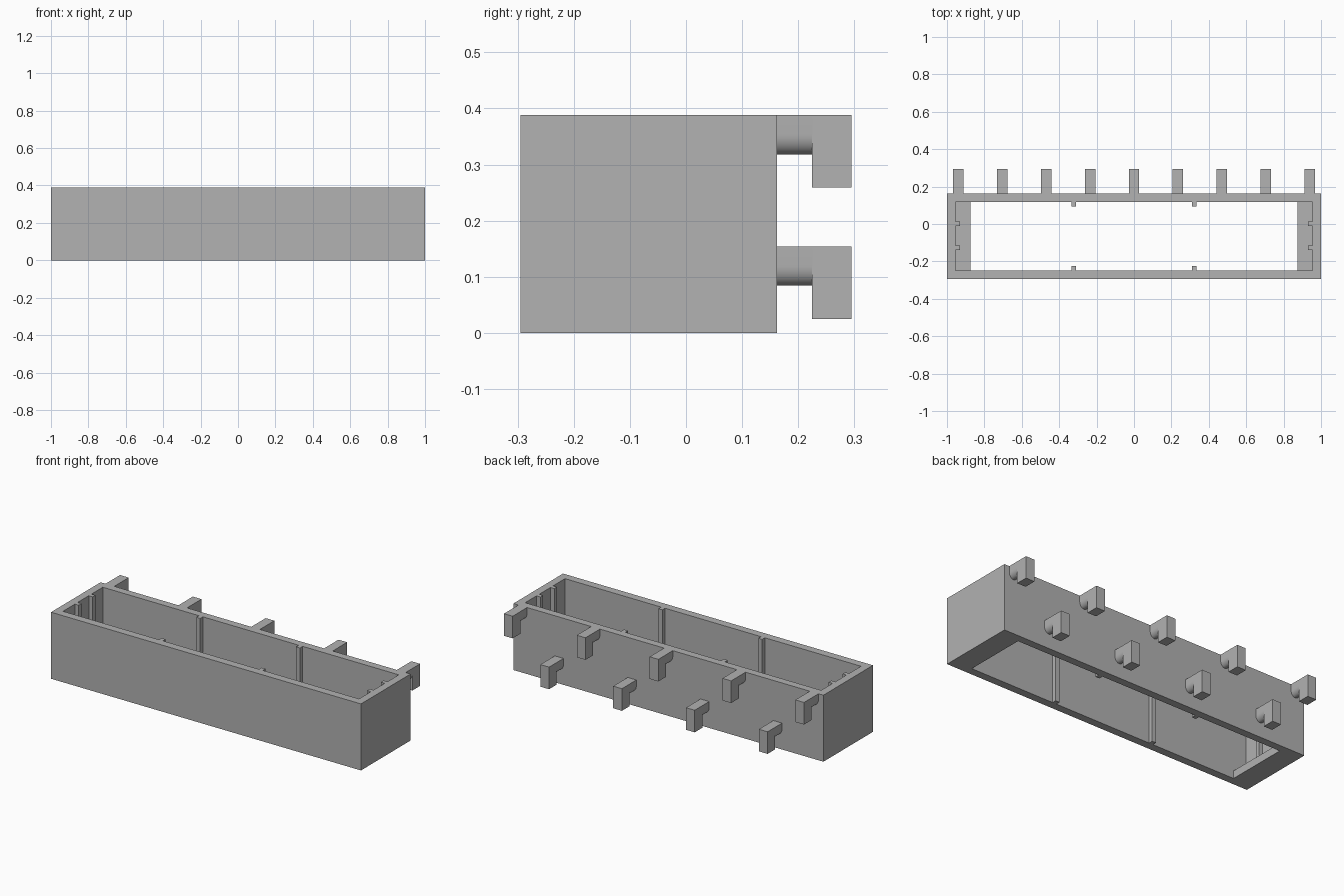
import bpy, bmesh, math

cube = bpy.data.objects.get("Cube")
if cube:
    bpy.data.objects.remove(cube, do_unlink=True)

# Single material
GREY = (0.445, 0.445, 0.445, 1.0)
grey = bpy.data.materials.new("plain grey")
grey.use_nodes = True
grey.diffuse_color = GREY
grey.node_tree.nodes["Principled BSDF"].inputs["Base Color"].default_value = GREY

# Main sizes
HEIGHT = 0.388
FRONT, BACK = -0.295, 0.162
IN_X, IN_FRONT, IN_BACK = 0.955, -0.249, 0.118
RIB = 0.025


def finish(name, bm):
    bmesh.ops.recalc_face_normals(bm, faces=bm.faces)
    mesh = bpy.data.meshes.new(name)
    bm.to_mesh(mesh)
    bm.free()
    mesh.materials.append(grey)
    obj = bpy.data.objects.new(name, mesh)
    bpy.context.collection.objects.link(obj)
    return obj


def prism(bm, points, offset):
    """Extrude a closed polygon along an offset vector."""
    face = bm.faces.new([bm.verts.new(p) for p in points])
    moved = bmesh.ops.extrude_face_region(bm, geom=[face], use_keep_orig=True)
    verts = [g for g in moved["geom"] if isinstance(g, bmesh.types.BMVert)]
    bmesh.ops.translate(bm, verts=verts, vec=offset)


def box(name, x0, x1, y0, y1, z0, z1):
    bm = bmesh.new()
    prism(bm, [(x0, y0, z0), (x1, y0, z0), (x1, y1, z0), (x0, y1, z0)], (0, 0, z1 - z0))
    return finish(name, bm)


# Open rectangular shell: four rings joined in a closed loop
bm = bmesh.new()
rings = []
for hx, y0, y1, z in ((1, FRONT, BACK, 0), (1, FRONT, BACK, HEIGHT),
                      (IN_X, IN_FRONT, IN_BACK, HEIGHT), (IN_X, IN_FRONT, IN_BACK, 0)):
    rings.append([bm.verts.new((x, y, z))
                  for x, y in ((-hx, y0), (hx, y0), (hx, y1), (-hx, y1))])
for i, ring in enumerate(rings):
    following = rings[(i + 1) % len(rings)]
    for j in range(4):
        k = (j + 1) % 4
        bm.faces.new((ring[j], ring[k], following[k], following[j]))
finish("shell", bm)

for side, s in (("left", 1), ("right", -1)):
    # Bottom ledge at each end
    ends = sorted((s * 0.873, s * IN_X))
    box(f"{side}_ledge", *ends, IN_FRONT, IN_BACK, 0, 0.045)

    # Vertical ribs on the end walls
    depth = sorted((s * (IN_X - RIB), s * IN_X))
    for label, y in (("front", -0.127), ("back", 0.001)):
        box(f"{side}_end_{label}_rib", *depth, y - RIB / 2, y + RIB / 2, 0.045, HEIGHT)

    # Vertical ribs on the long walls
    x = s * 0.322
    box(f"{side}_front_rib", x - RIB / 2, x + RIB / 2, IN_FRONT, IN_FRONT + RIB, 0, HEIGHT)
    box(f"{side}_back_rib", x - RIB / 2, x + RIB / 2, IN_BACK - RIB, IN_BACK, 0, HEIGHT)


def hook(name, x, top):
    """Round-bottomed neck carrying a downward block."""
    w, plate = 0.028, 0.225
    bm = bmesh.new()
    profile = [(x - w, BACK, top), (x + w, BACK, top)]
    for i in range(17):
        a = math.pi * i / 16
        profile.append((x + w * math.cos(a), BACK, top - 0.035 - 0.035 * math.sin(a)))
    prism(bm, profile, (0, plate - BACK, 0))
    prism(bm, [(x - w, plate, top - 0.129), (x + w, plate, top - 0.129),
               (x + w, plate, top), (x - w, plate, top)], (0, 0.07, 0))
    obj = finish(name, bm)
    bpy.ops.object.select_all(action="DESELECT")
    obj.select_set(True)
    bpy.context.view_layer.objects.active = obj
    bpy.ops.object.shade_smooth_by_angle(angle=math.radians(35))


# Staggered rows of hooks: five above, four below
for i in range(9):
    upper = i % 2 == 0
    hook(f"{'upper' if upper else 'lower'}_hook_{i // 2 + 1}",
         (i - 4) * 0.235, HEIGHT if upper else 0.154)
